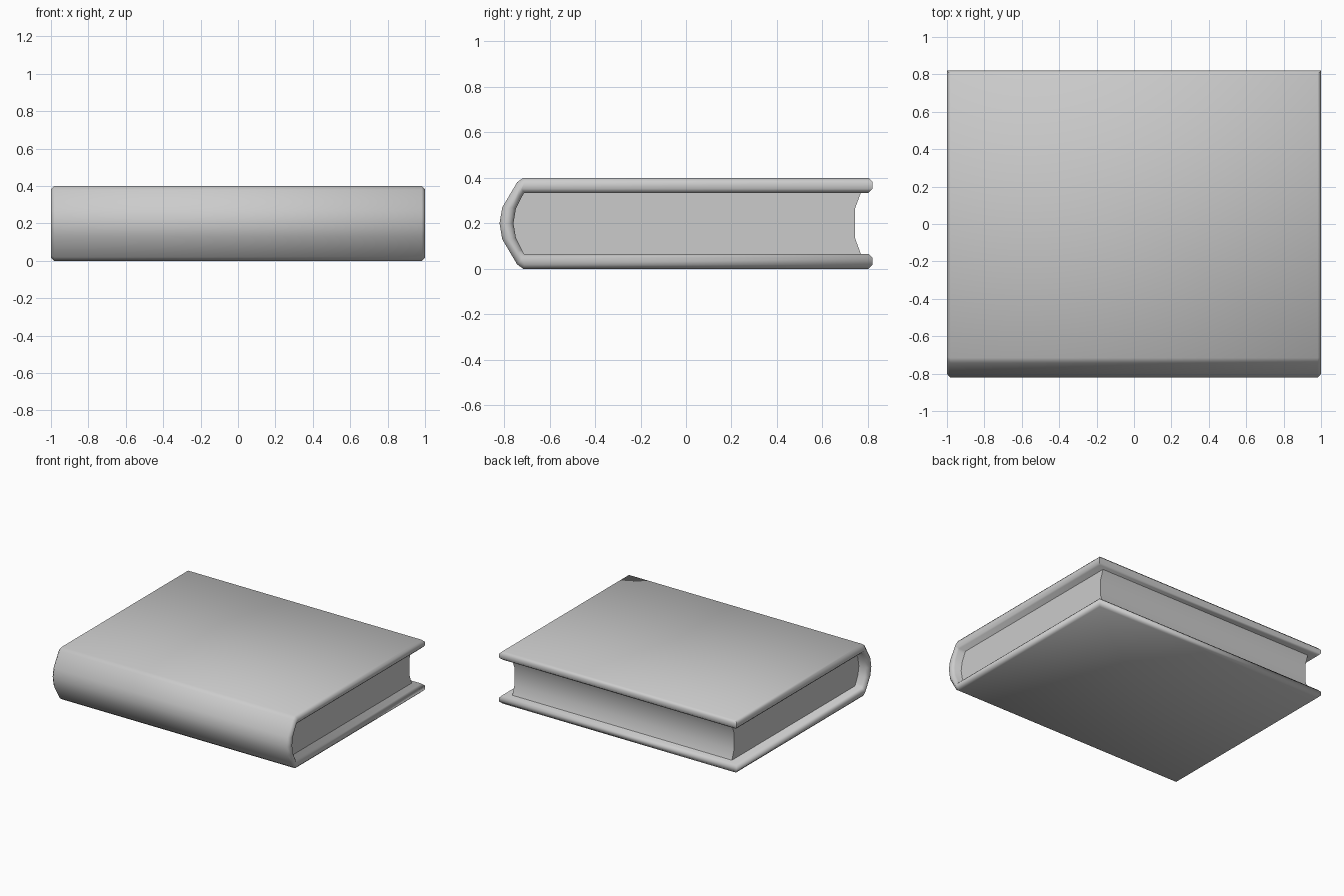
import bpy, bmesh, math

if "Cube" in bpy.data.objects:
    bpy.data.objects.remove(bpy.data.objects["Cube"])


def mirror_z(pts):
    """Continue an upper-half profile ending at mid height down to its mirror image."""
    return pts + [(y, 0.4 - z) for y, z in reversed(pts) if abs(z - 0.2) > 1e-4]


def finish(bm, name, angle):
    bmesh.ops.recalc_face_normals(bm, faces=bm.faces[:])
    mesh = bpy.data.meshes.new(name)
    bm.to_mesh(mesh)
    bm.free()
    obj = bpy.data.objects.new(name, mesh)
    bpy.context.collection.objects.link(obj)
    bpy.ops.object.select_all(action='DESELECT')
    obj.select_set(True)
    bpy.context.view_layer.objects.active = obj
    bpy.ops.object.shade_smooth_by_angle(angle=math.radians(angle))


# Cover: one thick sheet wrapped around the rounded spine, rim chamfered
outer = mirror_z([(0.82, 0.4), (-0.716, 0.4), (-0.743, 0.38), (-0.808, 0.27), (-0.82, 0.2)])
inner = mirror_z([(0.82, 0.334), (-0.712, 0.334), (-0.722, 0.316), (-0.748, 0.264), (-0.759, 0.2)])
n = len(outer)
bm = bmesh.new()
grid = {}
for x in (-1, 1):
    for side, pts in enumerate((outer, inner)):
        grid[x, side] = [bm.verts.new((x, y, z)) for y, z in pts]
for i in range(n - 1):
    for side in (0, 1):
        a, b = grid[-1, side], grid[1, side]
        bm.faces.new((a[i], a[i + 1], b[i + 1], b[i]))
    for x in (-1, 1):
        a, b = grid[x, 0], grid[x, 1]
        bm.faces.new((a[i], a[i + 1], b[i + 1], b[i]))
for i in (0, n - 1):
    bm.faces.new((grid[-1, 0][i], grid[1, 0][i], grid[1, 1][i], grid[-1, 1][i]))
rim = []
for side in (0, 1):
    for x in (-1, 1):
        row = grid[x, side]
        rim += [bm.edges.get((row[i], row[i + 1])) for i in range(n - 1)]
    rim += [bm.edges.get((grid[-1, side][i], grid[1, side][i])) for i in (0, n - 1)]
bmesh.ops.recalc_face_normals(bm, faces=bm.faces[:])
bmesh.ops.bevel(bm, geom=rim, offset=0.018, segments=1, profile=0.5, affect='EDGES')
finish(bm, "cover", 60)

# Page block: follows the spine, with a hollow fore edge
pages = mirror_z([(0.769, 0.335), (-0.712, 0.335), (-0.722, 0.316), (-0.748, 0.264), (-0.76, 0.2)])
pages += [(0.743, 0.136), (0.743, 0.264)]
bm = bmesh.new()
cap = bm.faces.new([bm.verts.new((-0.925, y, z)) for y, z in pages])
ext = bmesh.ops.extrude_face_region(bm, geom=[cap], use_keep_orig=True)
bmesh.ops.translate(bm, vec=(1.85, 0, 0),
                    verts=[v for v in ext["geom"] if isinstance(v, bmesh.types.BMVert)])
finish(bm, "page_block", 40)
